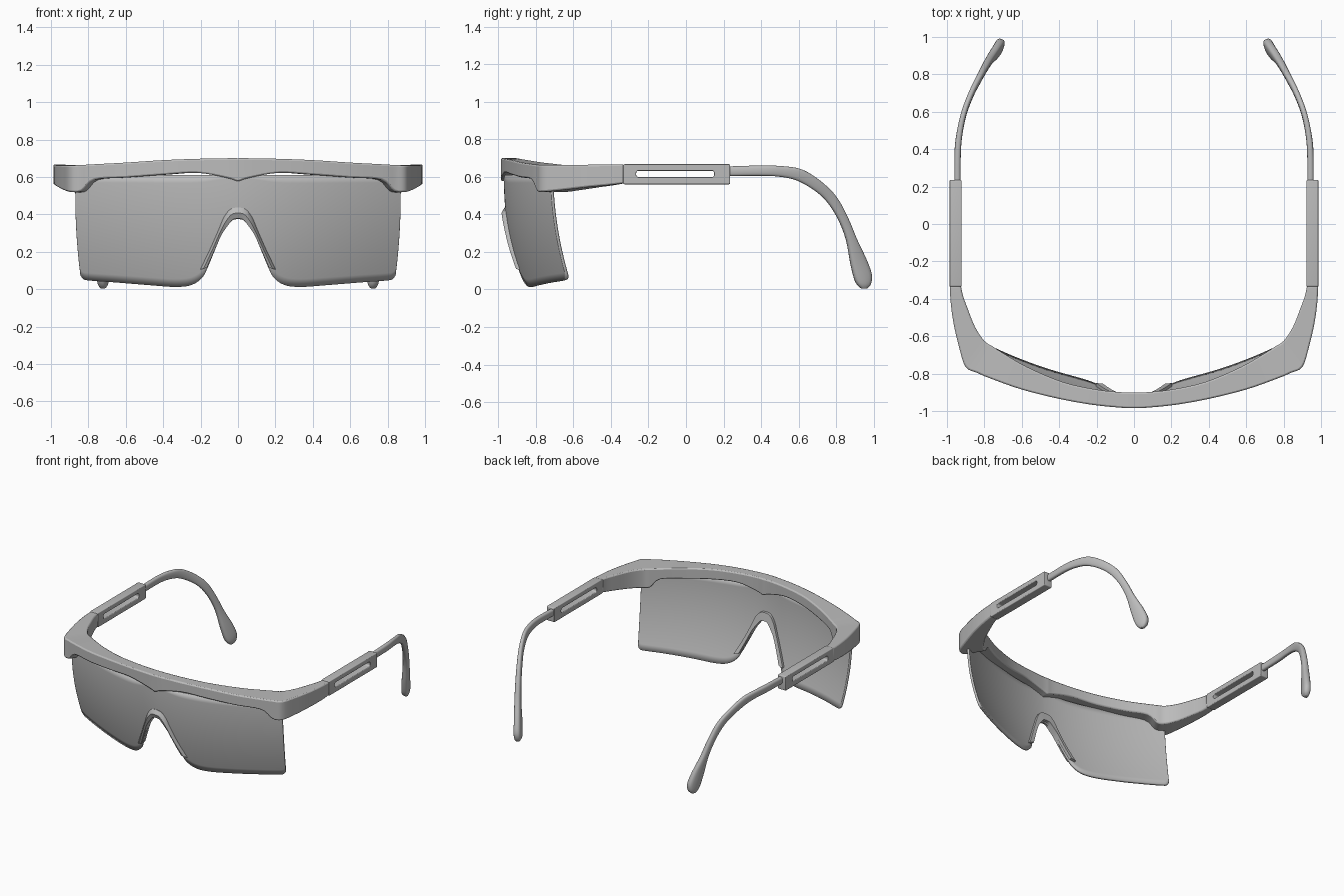
import bpy, bmesh, math
from mathutils import Vector, Matrix

if "Cube" in bpy.data.objects:
    bpy.data.objects.remove(bpy.data.objects["Cube"], do_unlink=True)

grey = bpy.data.materials.new("plain grey")
grey.use_nodes = True
grey.diffuse_color = (0.5, 0.5, 0.5, 1)
grey.node_tree.nodes["Principled BSDF"].inputs["Base Color"].default_value = (0.5, 0.5, 0.5, 1)


def spline(rows, steps):
    """Catmull-Rom interpolation of rows of any length."""
    pts = [Vector(r) for r in rows]
    out = []
    for i in range(len(pts) - 1):
        a, b, c, d = pts[max(i - 1, 0)], pts[i], pts[i + 1], pts[min(i + 2, len(pts) - 1)]
        for k in range(steps):
            t = k / steps
            out.append(b + (c - a) * t / 2 + (a * 2 - b * 5 + c * 4 - d) * t * t / 2
                       + (b * 3 - a - c * 3 + d) * t ** 3 / 2)
    return out + [pts[-1]]


def finish(name, mesh, angle=40, merge=False, bevel=0, solid=0):
    """Add the object with its mirrored half and shading."""
    obj = bpy.data.objects.new(name, mesh)
    bpy.context.collection.objects.link(obj)
    mesh.materials.clear()
    mesh.materials.append(grey)
    mirror = obj.modifiers.new("mirror", "MIRROR")
    mirror.use_mirror_merge = merge
    mirror.merge_threshold = 0.0005
    if solid:
        mod = obj.modifiers.new("thickness", "SOLIDIFY")
        mod.thickness = solid
        mod.offset = -1
    if bevel:
        mod = obj.modifiers.new("soft edges", "BEVEL")
        mod.width = bevel
        mod.segments = 2
        mod.limit_method = "ANGLE"
        mod.angle_limit = math.radians(40)
    bpy.ops.object.select_all(action="DESELECT")
    obj.select_set(True)
    bpy.context.view_layer.objects.active = obj
    bpy.ops.object.shade_smooth_by_angle(angle=math.radians(angle))
    return obj


def loft(name, rings, start_cap=True, **kw):
    """Skin a list of closed rings."""
    bm = bmesh.new()
    loops = [[bm.verts.new(p) for p in ring] for ring in rings]
    n = len(loops[0])
    for a, b in zip(loops, loops[1:]):
        for i in range(n):
            bm.faces.new((a[i], a[(i + 1) % n], b[(i + 1) % n], b[i]))
    if start_cap:
        bm.faces.new(loops[0])
    bm.faces.new(loops[-1])
    bmesh.ops.recalc_face_normals(bm, faces=bm.faces)
    mesh = bpy.data.meshes.new(name)
    bm.to_mesh(mesh)
    bm.free()
    return finish(name, mesh, **kw)


def lens_y(x, z):
    """Front surface of the wraparound lens."""
    t = abs(x) / 0.87
    drop = max(0.6 - z, 0) / 0.58
    return -0.97 + 0.25 * t ** 1.8 + (0.085 + 0.03 * t) * drop ** 2


# Brow frame sweeping round into the arms: outer x y, inner x y, top, bottom
brow = [(0, -.985, 0, -.90, .70, .575), (.06, -.983, .06, -.90, .70, .595),
        (.22, -.967, .2, -.885, .697, .622), (.4, -.935, .38, -.845, .69, .612),
        (.6, -.885, .57, -.765, .677, .597), (.77, -.825, .70, -.69, .668, .585),
        (.84, -.795, .755, -.655, .664, .525), (.9, -.765, .80, -.625, .662, .52),
        (.935, -.66, .85, -.55, .663, .53), (.965, -.53, .89, -.45, .664, .545),
        (.98, -.42, .915, -.38, .665, .555), (.985, -.33, .925, -.33, .665, .565)]
rings = [[(xo, yo, zt), (xo, yo, zb), (xi, yi, zb), (xi, yi, zt)]
         for xo, yo, xi, yi, zt, zb in spline(brow, 4)]
loft("brow_frame", rings, start_cap=False, merge=True, bevel=0.012)

# Lens sheet, its lower edge arching over the nose
edge = [(0, .375), (.03, .368), (.06, .335), (.09, .29), (.165, .12), (.2, .06), (.26, .022),
        (.35, .012), (.5, .022), (.68, .036), (.82, .046), (.855, .053), (.87, .075)]
bm = bmesh.new()
columns = []
for x, low in spline(edge, 4):
    col = []
    for k in range(15):
        z = low + (0.61 - low) * k / 14
        px = x * (1 - 0.035 * (max(0.5 - z, 0) / 0.45) ** 2)
        col.append(bm.verts.new((px, lens_y(px, z), z)))
    columns.append(col)
for a, b in zip(columns, columns[1:]):
    for k in range(14):
        bm.faces.new((a[k], b[k], b[k + 1], a[k + 1]))
mesh = bpy.data.meshes.new("lens")
bm.to_mesh(mesh)
bm.free()
finish("lens", mesh, merge=True, solid=0.016)

# Nose bridge band: outer x z, inner x z
band = [(0, .437, 0, .377), (.04, .428, .027, .372), (.075, .385, .058, .335),
        (.105, .315, .088, .29), (.15, .213, .125, .208), (.202, .105, .166, .115)]
rings = []
for xo, zo, xi, zi in spline(band, 4):
    yo, yi = lens_y(xo, zo), lens_y(xi, zi)
    rings.append([(xo, yo - .003, zo), ((xo + xi) / 2, yo - .02, (zo + zi) / 2), (xi, yi - .012, zi),
                  (xi, yi + .04, zi), (xo, yo + .035, zo)])
loft("nose_bridge", rings, start_cap=False, merge=True, angle=50)


# Slotted sleeves
def add_outline(curve, pts):
    sp = curve.splines.new("POLY")
    sp.points.add(len(pts) - 1)
    for p, (u, v) in zip(sp.points, pts):
        p.co = (u, v, 0, 1)
    sp.use_cyclic_u = True


def rounded(u0, u1, v0, v1, r):
    centres = [(u1 - r, v1 - r), (u0 + r, v1 - r), (u0 + r, v0 + r), (u1 - r, v0 + r)]
    return [(cu + r * math.cos(a), cv + r * math.sin(a))
            for q, (cu, cv) in enumerate(centres)
            for a in [math.pi / 2 * (q + k / 4) for k in range(5)]]


curve = bpy.data.curves.new("sleeve_outline", "CURVE")
curve.dimensions = "2D"
curve.fill_mode = "BOTH"
curve.extrude = 0.027
curve.bevel_depth = 0.005
curve.offset = -0.005
add_outline(curve, rounded(-.335, .235, .56, .667, .008))
add_outline(curve, rounded(-.265, .15, .598, .632, .012))
temp = bpy.data.objects.new("sleeve_outline", curve)
bpy.context.collection.objects.link(temp)
bpy.context.view_layer.update()
mesh = bpy.data.meshes.new_from_object(temp.evaluated_get(bpy.context.evaluated_depsgraph_get()))
bpy.data.objects.remove(temp, do_unlink=True)
mesh.transform(Matrix(((0, 0, 1, .954), (1, 0, 0, 0), (0, 1, 0, 0), (0, 0, 0, 1))))
finish("arm_sleeve", mesh)

# Curved ear pieces ending in paddles: upper y z, lower y z, x, half thickness
ear = [(.22, .655, .22, .603, .944, .017), (.4, .66, .4, .605, .942, .017),
       (.52, .656, .5, .6, .928, .016), (.62, .638, .59, .58, .905, .015),
       (.72, .575, .68, .53, .868, .015), (.8, .495, .75, .467, .83, .016),
       (.86, .385, .81, .375, .798, .018), (.91, .265, .853, .265, .77, .02),
       (.96, .16, .876, .14, .742, .023), (.988, .08, .897, .055, .725, .025),
       (.983, .03, .915, .022, .721, .022), (.965, .006, .935, .004, .722, .012)]
rings = []
for yu, zu, yl, zl, x, half in spline(ear, 4):
    mid = Vector((x, (yu + yl) / 2, (zu + zl) / 2))
    lean = -0.35 * max(0, min(1, (mid.y - .5) / .3))
    across = Vector(((yu - yl) / 2 * lean, (yu - yl) / 2, (zu - zl) / 2))
    side = Vector((half, -half * lean, 0))
    ring = []
    for k in range(16):
        c, s = math.cos(k * math.pi / 8), math.sin(k * math.pi / 8)
        c, s = (math.copysign(abs(w) ** .7, w) for w in (c, s))
        ring.append(mid + across * c + side * s)
    rings.append(ring)
loft("ear_piece", rings, angle=60)
